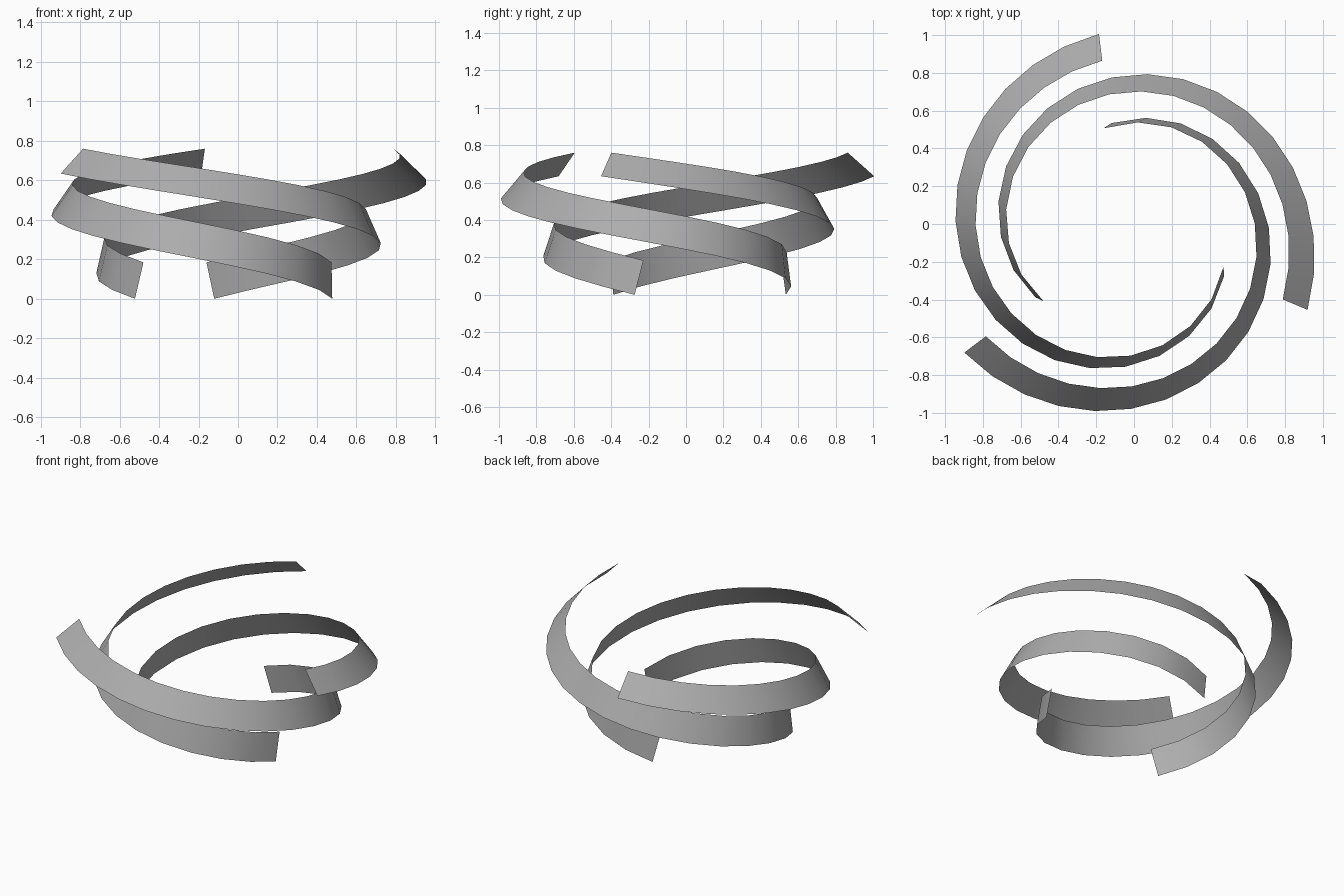
import bpy, bmesh
from math import radians, sin, cos, sqrt, pi
from mathutils import Vector

if "Cube" in bpy.data.objects:
    bpy.data.objects.remove(bpy.data.objects["Cube"])

STEPS = 18
CX, CY = -0.055, -0.043          # axis of the threefold spiral
R0, R1 = 0.570, 0.986            # centre-line radius, bottom to top
Z0, Z1 = 0.0925, 0.6975          # centre-line height
START, TURN = 98.6, 241.5        # degrees, winding clockwise
TILT0, TILT1 = 4.0, 48.0         # inward lean of the ribbon
WIDTH = 0.19

# dark grey of the ribbons
grey = bpy.data.materials.new("dark_grey")
grey.diffuse_color = (0.42, 0.42, 0.42, 1)
grey.use_nodes = True
grey.node_tree.nodes["Principled BSDF"].inputs["Base Color"].default_value = grey.diffuse_color


def centre(u, offset):
    """Centre-line point at fraction u of the turn, flaring slightly at the top."""
    a = radians(START + offset - TURN * u)
    r = R0 + (R1 - R0) * u - 0.013 * sin(pi * abs(u) ** 3)
    return Vector((CX + r * cos(a), CY + r * sin(a), Z0 + (Z1 - Z0) * u))


def ribbon(name, offset):
    bm = bmesh.new()
    prev = None
    for i in range(STEPS + 1):
        # even arc-length spacing along the spiral
        r = sqrt(R0 ** 2 + (R1 ** 2 - R0 ** 2) * i / STEPS)
        u = (r - R0) / (R1 - R0)
        p = centre(u, offset)
        t = (centre(u + 0.001, offset) - centre(u - 0.001, offset)).normalized()
        up = Vector((0, 0, 1))
        up = (up - up.dot(t) * t).normalized()
        inward = up.cross(t).normalized()
        if inward.dot(Vector((CX - p.x, CY - p.y, 0))) < 0:
            inward = -inward
        tilt = radians(TILT0 + (TILT1 - TILT0) * u)
        half = (up * cos(tilt) + inward * sin(tilt)) * WIDTH / 2
        pair = (bm.verts.new(p - half), bm.verts.new(p + half))
        if prev:
            bm.faces.new((pair[0], prev[0], prev[1], pair[1]))
        prev = pair
    for f in bm.faces:
        f.smooth = True
    mesh = bpy.data.meshes.new(name)
    bm.to_mesh(mesh)
    bm.free()
    mesh.materials.append(grey)
    bpy.context.collection.objects.link(bpy.data.objects.new(name, mesh))


# three identical ribbons spaced a third of a turn apart
for k in range(3):
    ribbon(f"spiral_ribbon_{k + 1}", 120 * k)
